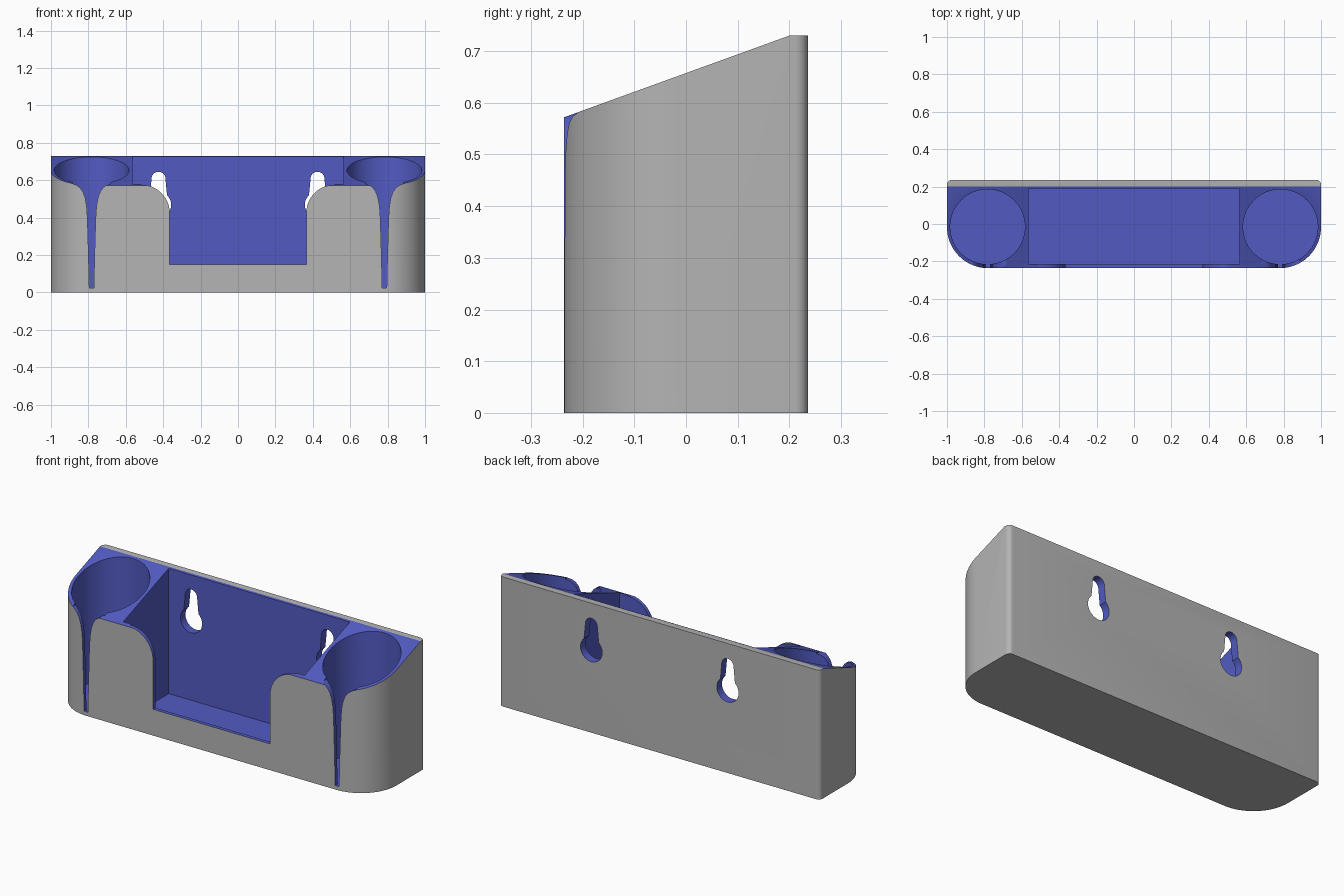
import bpy, bmesh, math
from mathutils import Vector

if "Cube" in bpy.data.objects:
    bpy.data.objects.remove(bpy.data.objects["Cube"])


def material(name, rgb):
    m = bpy.data.materials.new(name)
    m.diffuse_color = (*rgb, 1)
    m.use_nodes = True
    m.node_tree.nodes["Principled BSDF"].inputs["Base Color"].default_value = m.diffuse_color
    return m


GREY = material("outer grey", (0.46, 0.46, 0.46))
BLUE = material("inner blue", (0.085, 0.105, 0.54))


def arc(cx, cy, r, a0, a1, n):
    return [(cx + r * math.cos(math.radians(a0 + (a1 - a0) * i / n)),
             cy + r * math.sin(math.radians(a0 + (a1 - a0) * i / n))) for i in range(n + 1)]


def prism(name, pts, axis, lo, hi, mat):
    """Extrude a 2D profile along the given axis from lo to hi."""
    place = {'X': lambda a, b, t: (t, a, b),
             'Y': lambda a, b, t: (a, t, b),
             'Z': lambda a, b, t: (a, b, t)}[axis]
    bm = bmesh.new()
    face = bm.faces.new([bm.verts.new(place(a, b, lo)) for a, b in pts])
    ext = bmesh.ops.extrude_face_region(bm, geom=[face])
    verts = [g for g in ext['geom'] if isinstance(g, bmesh.types.BMVert)]
    bmesh.ops.translate(bm, verts=verts, vec=Vector(place(0, 0, hi - lo)))
    bmesh.ops.recalc_face_normals(bm, faces=bm.faces)
    me = bpy.data.meshes.new(name)
    bm.to_mesh(me)
    bm.free()
    me.materials.append(mat)
    ob = bpy.data.objects.new(name, me)
    bpy.context.collection.objects.link(ob)
    return ob


# body: large rounded front corners, small rounded back corners
R, r = 0.22, 0.025
outline = (arc(-1 + R, -0.236 + R, R, 180, 270, 20) + arc(1 - R, -0.236 + R, R, 270, 360, 20)
           + arc(1 - r, 0.236 - r, r, 0, 90, 6) + arc(-1 + r, 0.236 - r, r, 90, 180, 6))
body = prism("holder_body", outline, 'Z', 0, 0.73, GREY)
body.data.materials.append(BLUE)

cutters = []

# sloping top
k = (0.73 - 0.572) / (0.2 + 0.236)
cutters.append(prism("slope_cutter", [(-0.4, 0.572 - k * 0.164), (0.2, 0.73),
                                      (0.2, 1.0), (-0.4, 1.0)], 'X', -1.2, 1.2, BLUE))

# central pocket
cutters.append(prism("pocket_cutter", [(-0.565, -0.215), (0.565, -0.215),
                                       (0.565, 0.19), (-0.565, 0.19)], 'Z', 0.02, 1.0, BLUE))

# front opening with rounded shoulders
right = [(0.365, 0.148)] + arc(0.515, 0.425, 0.15, 180, 90, 14) + [(0.515, 0.9)]
cutters.append(prism("opening_cutter", right + [(-x, z) for x, z in reversed(right)],
                     'Y', -0.3, -0.2, BLUE))

# half widths of the cable slot
slot = [(0.012, 0.022), (0.016, 0.2), (0.022, 0.4), (0.026, 0.46), (0.034, 0.505),
        (0.046, 0.538), (0.062, 0.56), (0.08, 0.573), (0.1, 0.58), (0.1, 0.9)]

# keyhole: narrow round top, wider round bottom
keyhole = arc(0, 0.608, 0.037, 0, 180, 14) + arc(0, 0.468, 0.068, 132, 408, 28)

for side, s in (("left", -1), ("right", 1)):
    cx = s * 0.783
    cutters.append(prism(side + "_cup_cutter", arc(cx, -0.015, 0.2, 0, 360, 64)[:-1],
                         'Z', 0.02, 1.0, BLUE))
    cutters.append(prism(side + "_slot_cutter",
                         [(cx + w, z) for w, z in slot] + [(cx - w, z) for w, z in reversed(slot)],
                         'Y', -0.3, -0.15, BLUE))
    cutters.append(prism(side + "_keyhole_cutter", [(s * 0.425 + x, z) for x, z in keyhole],
                         'Y', 0.15, 0.3, BLUE))

# carve every opening; cut faces take the inner colour
bpy.context.view_layer.objects.active = body
body.select_set(True)
for c in cutters:
    mod = body.modifiers.new(c.name, 'BOOLEAN')
    mod.operation = 'DIFFERENCE'
    mod.solver = 'EXACT'
    mod.material_mode = 'TRANSFER'
    mod.object = c
    bpy.ops.object.modifier_apply(modifier=mod.name)
for c in cutters:
    bpy.data.objects.remove(c, do_unlink=True)

bpy.ops.object.shade_smooth_by_angle(angle=math.radians(25))
